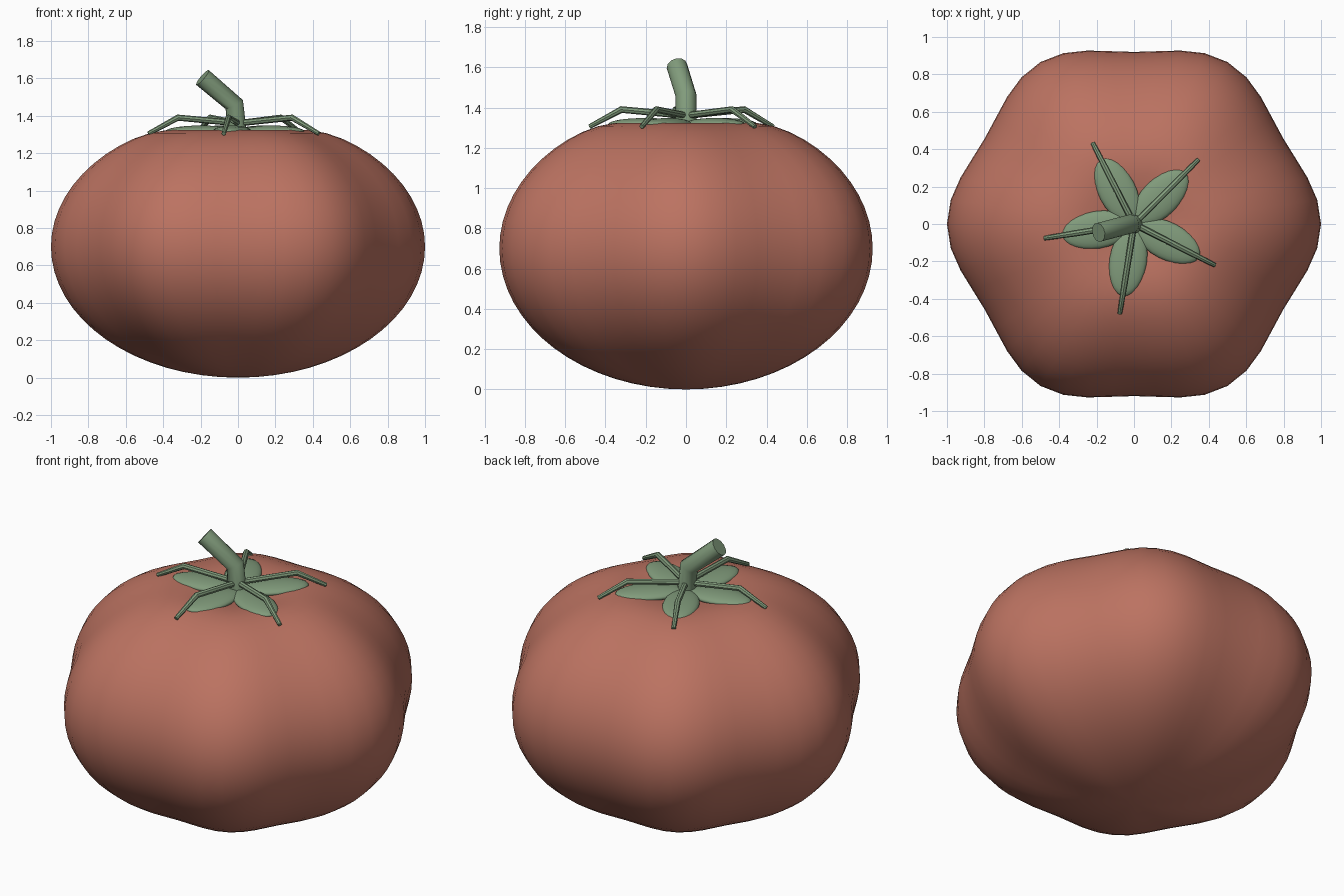
import bpy, bmesh
from math import sin, cos, pi, exp, radians, atan2
from mathutils import Matrix

if "Cube" in bpy.data.objects:
    bpy.data.objects.remove(bpy.data.objects["Cube"])


def material(name, color):
    m = bpy.data.materials.new(name)
    m.diffuse_color = (*color, 1)
    m.use_nodes = True
    m.node_tree.nodes["Principled BSDF"].inputs["Base Color"].default_value = m.diffuse_color
    return m


RED = material("red_skin", (0.50, 0.17, 0.12))
GREEN = material("green_stalk", (0.22, 0.33, 0.20))


def finish(name, bm, mat):
    me = bpy.data.meshes.new(name)
    bm.to_mesh(me)
    bm.free()
    ob = bpy.data.objects.new(name, me)
    bpy.context.collection.objects.link(ob)
    me.materials.append(mat)
    for p in me.polygons:
        p.use_smooth = True
    return ob


def tube(name, points, radius, taper=1.0, sides=4):
    cu = bpy.data.curves.new(name, 'CURVE')
    cu.dimensions = '3D'
    cu.bevel_depth = radius
    cu.bevel_resolution = sides
    cu.use_fill_caps = True
    sp = cu.splines.new('POLY')
    sp.points.add(len(points) - 1)
    for p, co in zip(sp.points, points):
        p.co = (*co, 1)
    sp.points[-1].radius = taper
    cu.materials.append(GREEN)
    ob = bpy.data.objects.new(name, cu)
    bpy.context.collection.objects.link(ob)
    # turn the curve into a mesh with sharp end rims
    bpy.ops.object.select_all(action='DESELECT')
    ob.select_set(True)
    bpy.context.view_layer.objects.active = ob
    bpy.ops.object.convert(target='MESH')
    bpy.ops.object.shade_smooth_by_angle(angle=radians(40))


# body: squashed sphere with six lobes and a dimple at the top
bm = bmesh.new()
bmesh.ops.create_uvsphere(bm, u_segments=48, v_segments=32, radius=1)
for v in bm.verts:
    x, y, z = v.co
    r = (x * x + y * y) ** 0.5
    lobe = 0.96 + 0.04 * cos(6 * atan2(y, x))
    h = 0.7 + 0.7 * z
    if z > 0:
        h -= 0.12 * exp(-(r / 0.3) ** 2)
    v.co = (x * lobe, y * lobe, h)
finish("fruit_body", bm, RED)

# stem with one bend
tube("stem", [(0.0, 0, 1.27), (-0.02, 0, 1.46), (-0.19, -0.045, 1.605)], 0.052)

# five leaf pads, each with a bent spine above it
for i in range(5):
    a = radians(45 + 72 * i)
    bm = bmesh.new()
    bmesh.ops.create_uvsphere(bm, u_segments=24, v_segments=12, radius=1)
    bm.transform(Matrix.Rotation(a, 4, 'Z') @ Matrix.Translation((0.2, 0, 1.318))
                 @ Matrix.Diagonal((0.19, 0.1, 0.03, 1)))
    finish(f"leaf_pad_{i + 1}", bm, GREEN)
    path = [(r * cos(a), r * sin(a), z)
            for r, z in ((0, 1.36), (0.325, 1.39), (0.485, 1.305))]
    tube(f"leaf_spine_{i + 1}", path, 0.017, taper=0.7, sides=2)
